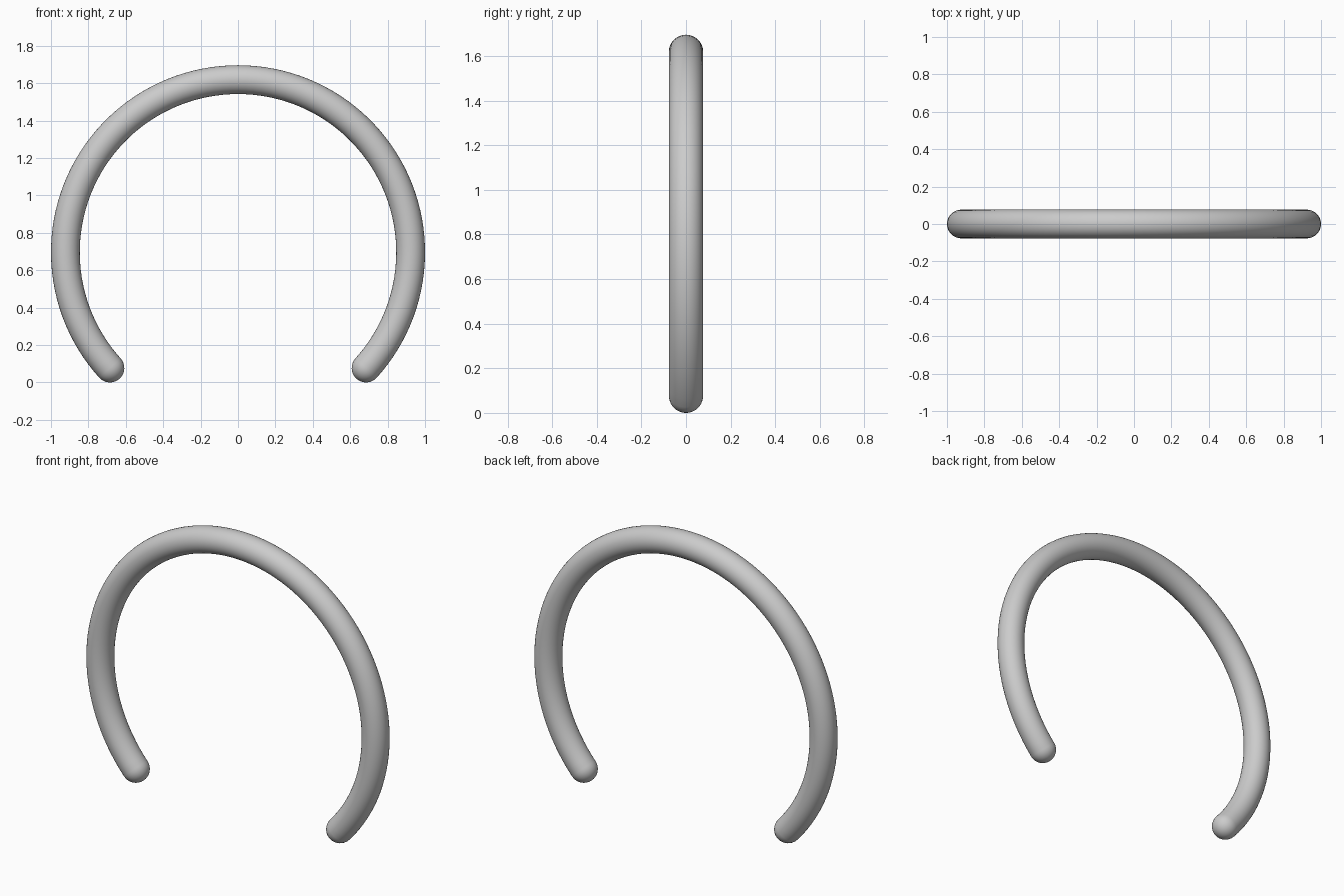
import bpy, bmesh
from math import sin, cos, pi, radians

if "Cube" in bpy.data.objects:
    bpy.data.objects.remove(bpy.data.objects["Cube"])

R, r = 0.923, 0.077          # ring radius, tube radius
END = radians(42.1)          # how far the arc drops below horizontal
CZ = r + R * sin(END)        # ring centre height
SIDES, STEPS, CAP = 32, 96, 8

bm = bmesh.new()


def ring(angle, radius, shift):
    """Tube cross-section at an arc angle, moved along the tangent by shift."""
    verts = []
    for i in range(SIDES):
        t = 2 * pi * i / SIDES
        d = R + radius * cos(t)
        verts.append(bm.verts.new((d * cos(angle) - shift * sin(angle),
                                   radius * sin(t),
                                   CZ + d * sin(angle) + shift * cos(angle))))
    return verts


def tip(angle, shift):
    return bm.verts.new((R * cos(angle) - shift * sin(angle), 0,
                         CZ + R * sin(angle) + shift * cos(angle)))


# Rounded start, open arc, rounded finish
a0, a1 = -END, pi + END
caps = [pi / 2 * k / CAP for k in range(1, CAP)]
rings = [ring(a0, r * cos(c), -r * sin(c)) for c in reversed(caps)]
rings += [ring(a0 + (a1 - a0) * k / STEPS, r, 0) for k in range(STEPS + 1)]
rings += [ring(a1, r * cos(c), r * sin(c)) for c in caps]
start, finish = tip(a0, -r), tip(a1, r)

for i in range(SIDES):
    j = (i + 1) % SIDES
    for p, q in zip(rings, rings[1:]):
        bm.faces.new((p[i], p[j], q[j], q[i]))
    bm.faces.new((start, rings[0][j], rings[0][i]))
    bm.faces.new((finish, rings[-1][i], rings[-1][j]))
bmesh.ops.recalc_face_normals(bm, faces=bm.faces)
for f in bm.faces:
    f.smooth = True

mesh = bpy.data.meshes.new("open_ring")
bm.to_mesh(mesh)
bm.free()
bpy.context.collection.objects.link(bpy.data.objects.new("open_ring", mesh))
